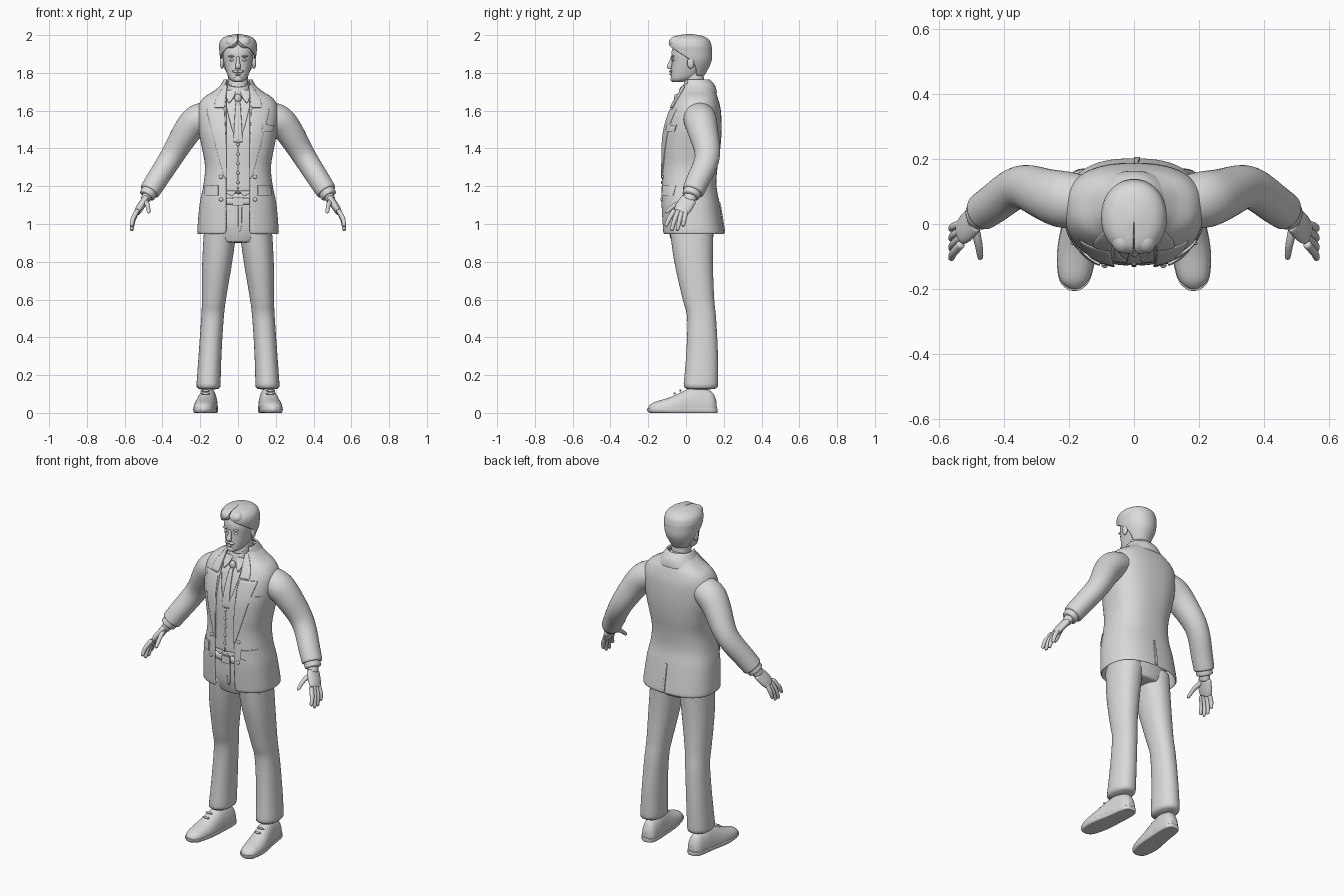
import bpy, bmesh, math
from mathutils import Vector

cube = bpy.data.objects.get("Cube")
if cube:
    bpy.data.objects.remove(cube)

COLOUR = (.7, .7, .7, 1)
grey = bpy.data.materials.new("plain grey")
grey.use_nodes = True
grey.diffuse_color = COLOUR
grey.node_tree.nodes["Principled BSDF"].inputs["Base Color"].default_value = COLOUR

SQUARE = 2.5   # squareness of the torso outline
OPENING = .06  # half width of the open jacket front
ACROSS, DEEP, UP = Vector((1, 0, 0)), Vector((0, 1, 0)), Vector((0, 0, 1))


def spline(rows, steps=4):
    """Smooth curve of any dimension through the given rows."""
    keys = [Vector(row) for row in rows]
    result = []
    for i in range(len(keys) - 1):
        before, start, end = keys[max(i - 1, 0)], keys[i], keys[i + 1]
        after = keys[min(i + 2, len(keys) - 1)]
        for step in range(steps):
            t = step / steps
            bend = 2 * before - 5 * start + 4 * end - after
            twist = 3 * start - before - 3 * end + after
            result.append(start + ((end - before) * t + bend * t ** 2 + twist * t ** 3) / 2)
    return result + [keys[-1]]


def power(value, square):
    return math.copysign(abs(value) ** (2 / square), value)


def skin(name, rings, closed=True, caps=(True, True), mirror=False, thickness=0, smooth=True):
    """Join rows of points into a surface."""
    bm = bmesh.new()
    rows = [[bm.verts.new(point) for point in ring] for ring in rings]
    for lower, upper in zip(rows, rows[1:]):
        count = len(lower)
        for i in range(count if closed else count - 1):
            j = (i + 1) % count
            bm.faces.new((lower[i], lower[j], upper[j], upper[i]))
    for capped, row in zip(caps, (rows[0], rows[-1])):
        if capped:
            bm.faces.new(row)
    bmesh.ops.recalc_face_normals(bm, faces=bm.faces)
    for face in bm.faces:
        face.smooth = smooth
    mesh = bpy.data.meshes.new(name)
    bm.to_mesh(mesh)
    bm.free()
    mesh.materials.append(grey)
    part = bpy.data.objects.new(name, mesh)
    bpy.context.collection.objects.link(part)
    if mirror:
        part.modifiers.new("mirror", "MIRROR")
    if thickness:
        solid = part.modifiers.new("thickness", "SOLIDIFY")
        solid.thickness, solid.offset = thickness, 0
    if smooth:
        part.modifiers.new("rounding", "SUBSURF").render_levels = 1


def oval(centre, wide, deep, u=ACROSS, v=DEEP, square=2, count=20):
    angles = [math.tau * i / count for i in range(count)]
    return [Vector(centre) + u * wide * power(math.sin(a), square)
            - v * deep * power(math.cos(a), square) for a in angles]


def body(name, rows, square=2.2, lean=lambda z: 0, **options):
    """Stack of level rings: height, half width, front, back."""
    rings = [oval((lean(z), (front + back) / 2, z), wide, (back - front) / 2, square=square, count=28)
             for z, wide, front, back in rows]
    skin(name, rings, **options)


def shell(name, rows, square=2.1, capped=False):
    """Stack of rings left open at the front; the last value is the start angle."""
    rings = []
    for z, wide, front, back, start in rows:
        start = max(start, .01)
        angles = [start + (math.tau - 2 * start) * i / 36 for i in range(37)]
        rings.append([(wide * power(math.sin(a), square),
                       (front + back) / 2 - (back - front) / 2 * power(math.cos(a), square), z)
                      for a in angles])
    skin(name, rings, closed=False, caps=(False, capped), thickness=.01)


def limb(name, rows, flatten=1.0, count=16):
    """Tube along a bent path: x, y, z, radius; flatten scales its depth."""
    path = spline(rows)
    rings = []
    for i, (x, y, z, radius) in enumerate(path):
        along = Vector(path[min(i + 1, len(path) - 1)][:3]) - Vector(path[max(i - 1, 0)][:3])
        side = DEEP.cross(along).normalized()
        rings.append(oval((x, y, z), radius, radius * flatten, side,
                          along.normalized().cross(side), count=count))
    skin(name, rings, mirror=True)


def blob(name, centre, size, mirror=False):
    x, y, z = centre
    angles = [math.pi * (i + .5) / 8 for i in range(8)]
    rings = [oval((x, y, z - size[2] * math.cos(a)), size[0] * math.sin(a), size[1] * math.sin(a), count=12)
             for a in angles]
    skin(name, rings, mirror=mirror)


def surface_y(table, x, z, side=-1):
    """Depth of a torso surface; side is -1 for the front and 1 for the back."""
    for low, high in zip(table, table[1:]):
        if z <= high[0]:
            break
    blend = max(0, min(1, (z - low[0]) / (high[0] - low[0])))
    wide, front, back = low.lerp(high, blend)[1:4]
    bulge = max(0, 1 - abs(x / wide) ** SQUARE) ** (1 / SQUARE)
    return (front + back) / 2 + side * (back - front) / 2 * bulge


def panel(name, table, rows, lift=.006, side=-1, mirror=True, smooth=True):
    """Cloth laid on a torso surface: height, inner x, outer x."""
    rings = []
    for z, inner, outer in spline(rows):
        across = [inner + (outer - inner) * i / 6 for i in range(7)]
        rings.append([(x, surface_y(table, x, z, side) + side * lift, z) for x in across])
    skin(name, rings, closed=False, caps=(False, False), mirror=mirror, thickness=.008, smooth=smooth)


# Jacket
coat = spline([(.945, .213, -.12, .2), (1.1, .2, -.13, .175), (1.2, .18, -.13, .157), (1.3, .17, -.126, .162),
               (1.4, .186, -.125, .177), (1.5, .205, -.115, .184), (1.6, .21, -.085, .18),
               (1.66, .185, -.055, .166), (1.7, .125, -.032, .15), (1.74, .078, -.02, .13)])
shell("jacket", [(*row, math.asin((OPENING / row[1]) ** (SQUARE / 2))) for row in coat], SQUARE)
shell("jacket_collar", spline([(1.69, .12, -.03, .16, .8), (1.73, .09, -.03, .15, .9), (1.765, .07, -.02, .12, 1)]))
panel("lapels", coat, [(1.24, OPENING, .07), (1.4, OPENING, .117), (1.5, .065, .143), (1.61, .07, .17)])
panel("lapel_collars", coat, [(1.615, .07, .125), (1.66, .065, .118), (1.735, .055, .07)], lift=.008)
panel("hip_pocket_flaps", coat, [(1.15, .105, .176), (1.205, .105, .172)], lift=.009, smooth=False)
panel("breast_pocket", coat, [(1.49, .125, .183), (1.525, .13, .19)], lift=.009, mirror=False, smooth=False)
panel("back_vent", coat, [(.95, 0, .02), (1.12, 0, .01)], side=1, mirror=False)
for name, z in (("lower", 1.13), ("upper", 1.25)):
    blob(f"{name}_jacket_buttons", (.09, surface_y(coat, .09, z) - .007, z), (.011, .007, .011), True)

# Shirt, waistcoat and tie
shirt = [Vector((z, wide - .02, front + .012, back - .02)) for z, wide, front, back in coat if z > 1.14]
body("shirt", shirt, SQUARE)
panel("waistcoat", shirt, [(1.15, .028, .036), (1.17, .01, .08), (1.2, 0, .1), (1.43, 0, .1),
                           (1.5, .03, .11), (1.62, .06, .1)], lift=.005)
for number in range(5):
    z = 1.22 + number * .05
    blob(f"waistcoat_button_{number}", (0, surface_y(shirt, 0, z) - .01, z), (.009, .006, .009))
panel("tie", shirt, [(1.43, -.026, .026), (1.6, -.016, .016), (1.65, -.01, .01)], lift=.008, mirror=False)
blob("tie_knot", (0, -.05, 1.665), (.02, .016, .024))
tilted = DEEP + UP * .28
skin("shirt_collar", [oval((0, .036, 1.69 + rise), .07 - rise / 5, .078 - rise / 4, v=tilted)
                      for rise in (0, .03, .055)], caps=(False, False), thickness=.008)
panel("collar_points", shirt, [(1.64, .045, .05), (1.67, .022, .062), (1.71, .008, .06)], lift=.014)

# Sleeves, cuffs and palms
limb("sleeves", [(.15, .07, 1.575, .075), (.215, .075, 1.55, .083), (.27, .09, 1.49, .076),
                 (.352, .114, 1.355, .063), (.435, .06, 1.225, .058), (.471, .035, 1.168, .055)], 1.07, 20)
limb("shirt_cuffs", [(.46, .04, 1.185, .045), (.485, .024, 1.145, .044)], 1.1)
limb("wrists", [(.475, .03, 1.16, .028), (.495, .01, 1.12, .025)], 1.3)
limb("palms", [(.488, .018, 1.135, .02), (.518, -.013, 1.088, .021), (.535, -.03, 1.06, .017)], 2.2)

# Fingers fan out from index to little, the middle ones longest
for number, name in enumerate(("index", "middle", "ring", "little")):
    spread = number / 3
    reach = math.sin(math.pi * spread) * .025
    limb(f"{name}_fingers", [(.53, -.06 + spread * .06, 1.075, .014),
                             (.555, -.088 + spread * .08, 1.03 - reach / 2, .013),
                             (.562, -.105 + spread * .09, .993 - reach, .01),
                             (.563, -.108 + spread * .09, .988 - reach, .005)], count=10)
limb("thumbs", [(.492, -.005, 1.122, .016), (.479, -.058, 1.1, .013), (.473, -.1, 1.065, .01),
                (.472, -.104, 1.06, .005)], count=10)

# Trousers and belt
seat = spline([(.9, .13, -.075, .135), (.95, .175, -.09, .147), (1.02, .178, -.1, .15), (1.18, .15, -.1, .13)])
body("trouser_seat", seat)
legs = spline([(1, .088, -.09, .147), (.8, .08, -.063, .143), (.6, .064, -.018, .15), (.5, .06, .006, .16),
               (.3, .061, 0, .17), (.12, .065, -.016, .171)])
body("trouser_legs", legs, lean=lambda z: .16 - .07 * z ** 1.5, mirror=True)
body("belt", [(z, .17, -.114, .144) for z in (1.1, 1.106, 1.134, 1.14)])
panel("belt_buckle", seat, [(1.098, -.028, .028), (1.142, -.028, .028)], lift=.015, mirror=False, smooth=False)
panel("trouser_fly", seat, [(.96, 0, .01), (1, 0, .02), (1.1, 0, .02)], lift=.001, mirror=False)

# Shoes: depth, centre x, half width, top
last = spline([(.163, .152, .02, .06), (.14, .153, .042, .11), (.09, .156, .05, .13), (.03, .162, .053, .135),
               (-.08, .176, .06, .085), (-.17, .183, .046, .057), (-.2, .183, .012, .032)])


def shoe(name, scale, bottom, top):
    rings = []
    for y, x, wide, height in last:
        ring = oval((x, y * scale, .022), wide * scale, height - .022, v=UP, square=2.2)
        for point in ring:
            point.z = max(bottom, min(top, point.z))
        rings.append(ring)
    skin(name, rings, mirror=True)


shoe("shoe_uppers", 1, .012, 1)
shoe("shoe_soles", 1.03, 0, .024)
for name, y, z in (("upper", -.03, .118), ("lower", -.06, .102)):
    blob(f"{name}_shoe_laces", (.172, y, z), (.026, .006, .006), True)

# Head, neck and hair
body("neck", spline([(1.66, .062, -.02, .11), (1.72, .055, -.015, .1), (1.83, .05, 0, .09)]))
body("head", spline([(1.752, .022, -.068, -.02), (1.762, .04, -.077, .025), (1.785, .055, -.08, .07),
                     (1.85, .075, -.076, .115), (1.915, .081, -.077, .12), (1.97, .06, -.05, .09),
                     (1.985, .03, -.02, .06)]))
shell("hair", spline([(1.785, .052, -.04, .092, 2), (1.86, .086, -.08, .13, 1.65), (1.92, .095, -.087, .133, .8),
                      (1.945, .096, -.091, .13, .3), (1.97, .088, -.085, .12, 0), (1.99, .062, -.06, .09, 0),
                      (2, .015, 0, .035, 0)]), capped=True)
for name, x in (("left", .034), ("right", -.034)):
    blob(f"{name}_fringe", (x, -.05, 1.962), (.038, .043, .034))

# Facial features
skin("nose", [oval((0, y, z), wide, wide, count=12) for z, y, wide in spline(
    [(1.888, -.072, .008), (1.86, -.08, .01), (1.835, -.087, .015), (1.819, -.082, .012)])])
blob("ears", (.085, .025, 1.853), (.012, .02, .032), True)
blob("brows", (.032, -.069, 1.888), (.022, .01, .006), True)
blob("eyes", (.031, -.066, 1.868), (.014, .009, .007), True)
blob("moustache", (.013, -.08, 1.808), (.019, .01, .007), True)
blob("lower_lip", (0, -.08, 1.792), (.018, .009, .006))
blob("chin", (0, -.07, 1.768), (.024, .014, .016))
